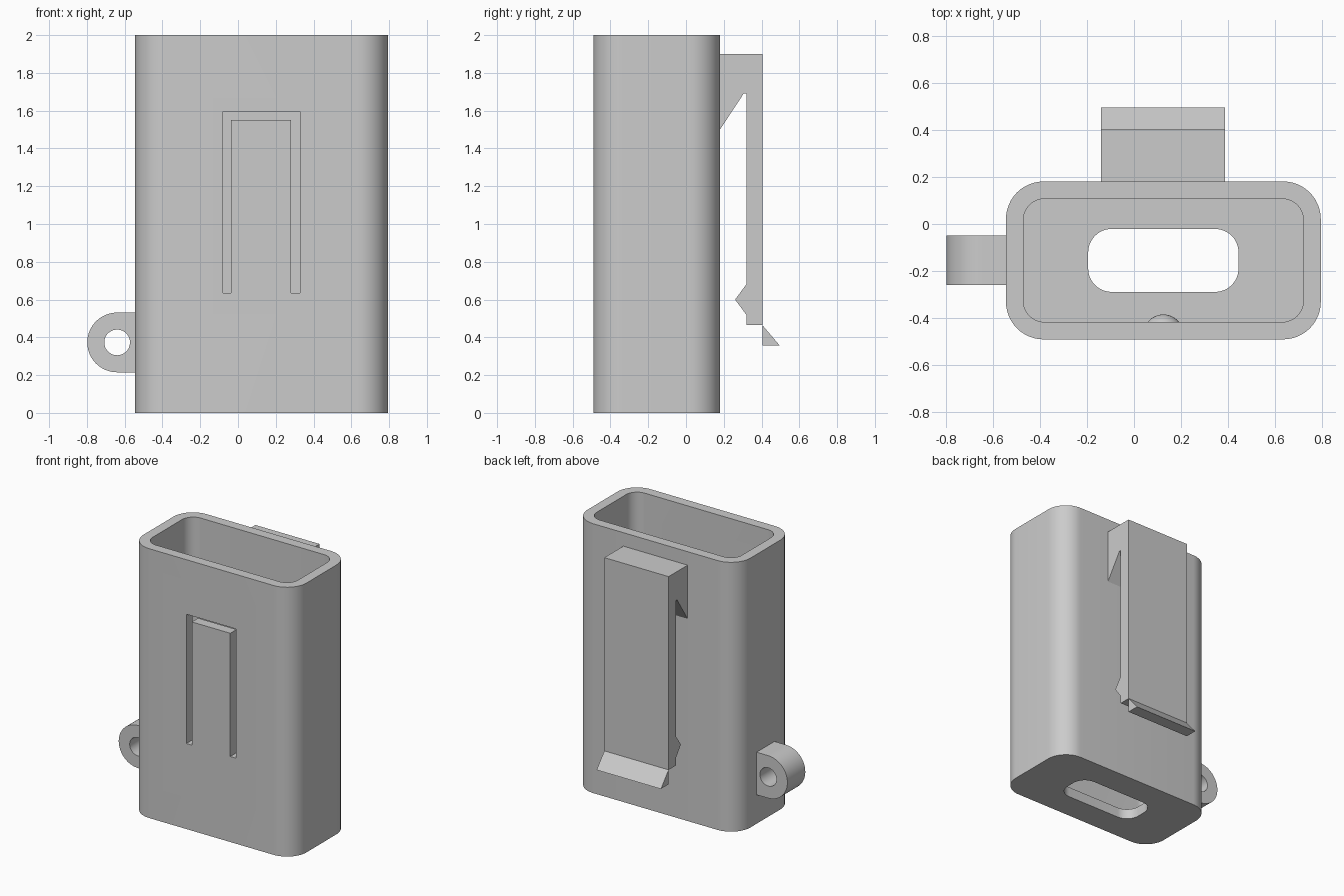
import bpy
import bmesh
from math import sin, cos, pi, radians
from mathutils import Vector

cube = bpy.data.objects.get("Cube")
if cube:
    bpy.data.objects.remove(cube, do_unlink=True)

grey = bpy.data.materials.new("plain grey")
grey.use_nodes = True
COLOUR = (0.6, 0.6, 0.6, 1)
grey.diffuse_color = COLOUR
grey.node_tree.nodes["Principled BSDF"].inputs["Base Color"].default_value = COLOUR


def make_object(name, bm):
    bmesh.ops.recalc_face_normals(bm, faces=bm.faces)
    mesh = bpy.data.meshes.new(name)
    bm.to_mesh(mesh)
    bm.free()
    mesh.materials.append(grey)
    obj = bpy.data.objects.new(name, mesh)
    bpy.context.collection.objects.link(obj)
    return obj


def prism(name, points, axis, low, high):
    """Extrude a flat outline along the x, y or z axis."""
    place = {
        "x": lambda a, b, t: (t, a, b),
        "y": lambda a, b, t: (a, t, b),
        "z": lambda a, b, t: (a, b, t),
    }[axis]
    bm = bmesh.new()
    face = bm.faces.new([bm.verts.new(place(a, b, low)) for a, b in points])
    new = bmesh.ops.extrude_face_region(bm, geom=[face])["geom"]
    moved = [v for v in new if isinstance(v, bmesh.types.BMVert)]
    bmesh.ops.translate(bm, verts=moved, vec=Vector(place(0, 0, high - low)))
    return make_object(name, bm)


def arc(cx, cy, r, start, end, steps):
    angles = [radians(start + (end - start) * i / steps) for i in range(steps + 1)]
    return [(cx + r * cos(a), cy + r * sin(a)) for a in angles]


def rounded_rect(cx, cy, half_w, half_h, r):
    points = []
    for i, (sx, sy) in enumerate([(1, 1), (-1, 1), (-1, -1), (1, -1)]):
        points += arc(cx + sx * (half_w - r), cy + sy * (half_h - r), r,
                      90 * i, 90 * i + 90, 12)
    return points


def cut(obj, cutter):
    cutter.hide_render = True
    mod = obj.modifiers.new("cut", "BOOLEAN")
    mod.operation = "DIFFERENCE"
    mod.solver = "EXACT"
    mod.object = cutter
    bpy.context.view_layer.objects.active = obj
    bpy.ops.object.modifier_apply(modifier=mod.name)
    bpy.data.objects.remove(cutter, do_unlink=True)


def smooth(obj):
    bpy.ops.object.select_all(action="DESELECT")
    obj.select_set(True)
    bpy.context.view_layer.objects.active = obj
    bpy.ops.object.shade_smooth_by_angle(angle=radians(30))


# Sleeve: rounded box, open at the top, with a window in the floor
CX, CY = 0.125, -0.155
sleeve = prism("sleeve", rounded_rect(CX, CY, 0.67, 0.336, 0.16), "z", 0, 2)
cut(sleeve, prism("cavity", rounded_rect(CX, CY, 0.596, 0.262, 0.09), "z", 0.075, 2.2))
cut(sleeve, prism("floor_window", rounded_rect(CX, CY, 0.32, 0.134, 0.1), "z", -0.1, 0.2))

# Narrow slot around the springy tongue in the front wall
LOW = 0.635
tongue_slot = [(-0.08, LOW), (-0.08, 1.595), (0.327, 1.595), (0.327, LOW),
               (0.28, LOW), (0.28, 1.55), (-0.036, 1.55), (-0.036, LOW)]
cut(sleeve, prism("tongue_slot", tongue_slot, "y", -0.6, -0.3))
smooth(sleeve)

# Shallow catch bump on the inside of the tongue
bm = bmesh.new()
bmesh.ops.create_uvsphere(bm, u_segments=48, v_segments=32, radius=0.085)
bmesh.ops.translate(bm, verts=bm.verts, vec=(CX, -0.47, 1.47))
bmesh.ops.bisect_plane(bm, geom=bm.verts[:] + bm.edges[:] + bm.faces[:],
                       plane_co=(0, -0.425, 0), plane_no=(0, 1, 0), clear_inner=True)
bmesh.ops.holes_fill(bm, edges=[e for e in bm.edges if e.is_boundary])
smooth(make_object("catch_bump", bm))

# Belt clip on the back, with a small inward tooth
clip = [(0.17, 1.9), (0.404, 1.9), (0.404, 0.465), (0.319, 0.465), (0.319, 0.52),
        (0.26, 0.6), (0.319, 0.68), (0.319, 1.69), (0.305, 1.69), (0.17, 1.485)]
prism("belt_clip", clip, "x", -0.14, 0.388)

# Flared lip at the clip's lower end
prism("clip_lip", [(0.404, 0.465), (0.495, 0.358), (0.404, 0.358)], "x", -0.14, 0.388)

# Lanyard loop on the side
LX, LZ, LR = -0.64, 0.373, 0.158
outline = arc(LX, LZ, LR, 90, 270, 32) + [(-0.52, LZ - LR), (-0.52, LZ + LR)]
loop = prism("lanyard_loop", outline, "y", -0.26, -0.05)
cut(loop, prism("loop_hole", arc(LX, LZ, 0.068, 0, 350, 35), "y", -0.4, 0.1))
smooth(loop)
